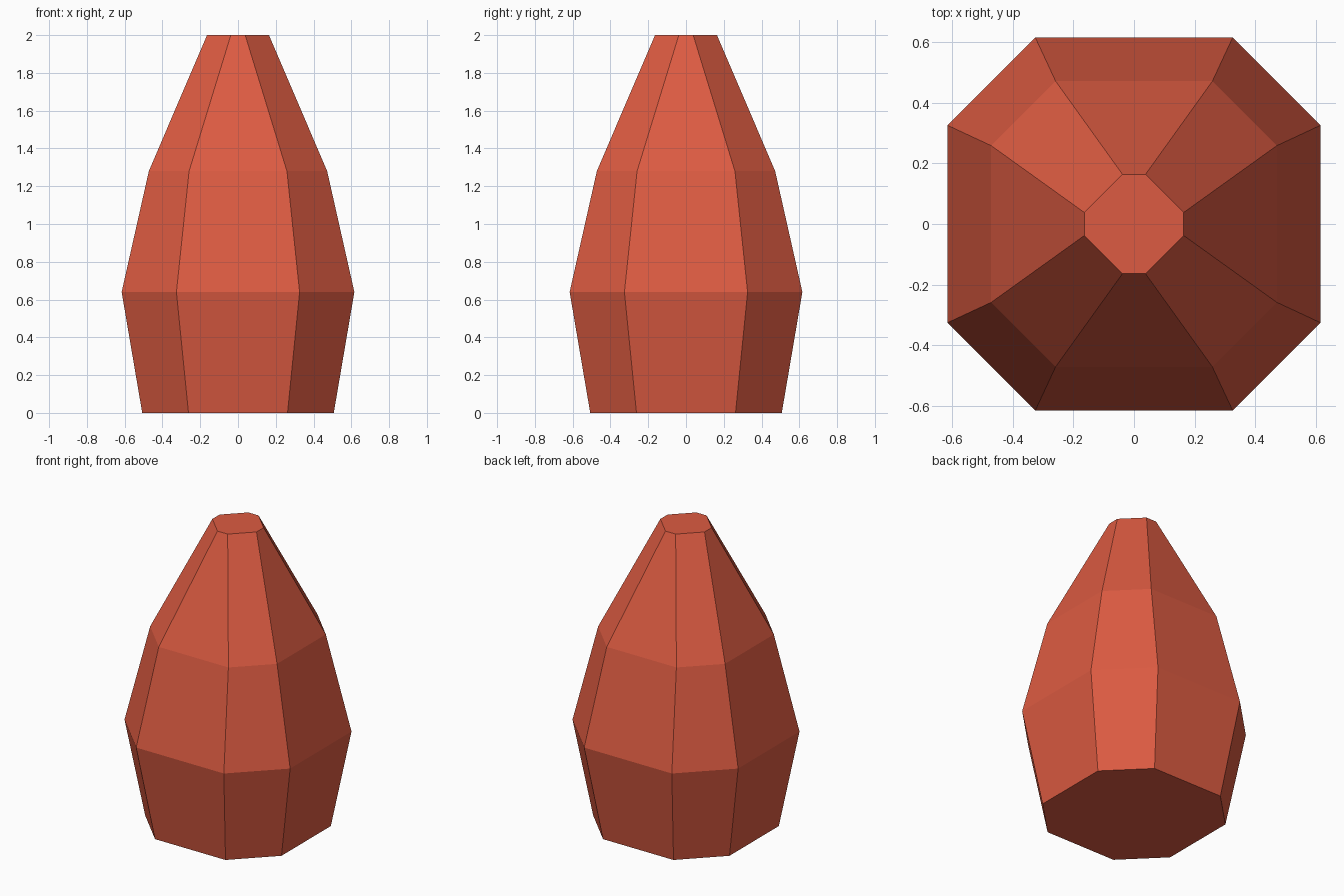
import bpy
import bmesh

if "Cube" in bpy.data.objects:
    bpy.data.objects.remove(bpy.data.objects["Cube"])

# Single flat colour
red = bpy.data.materials.new("brick_red")
red.diffuse_color = (0.72, 0.105, 0.054, 1)
red.use_nodes = True
red.node_tree.nodes["Principled BSDF"].inputs["Base Color"].default_value = red.diffuse_color

# Octagonal rings: height, half width, half length of the axis-facing edge
RINGS = [
    (0.00, 0.507, 0.262),
    (0.64, 0.616, 0.326),
    (1.28, 0.472, 0.259),
    (2.00, 0.164, 0.038),
]


def octagon(bm, z, w, e):
    """Square of half width w with cut corners, counter-clockwise."""
    points = [(w, -e), (w, e), (e, w), (-e, w), (-w, e), (-w, -e), (-e, -w), (e, -w)]
    return [bm.verts.new((x, y, z)) for x, y in points]


# Tapered faceted body, closed at both ends
bm = bmesh.new()
loops = [octagon(bm, *ring) for ring in RINGS]
for low, high in zip(loops, loops[1:]):
    for i in range(8):
        j = (i + 1) % 8
        bm.faces.new((low[i], low[j], high[j], high[i]))
bm.faces.new(loops[0][::-1])
bm.faces.new(loops[-1])

mesh = bpy.data.meshes.new("faceted_body")
bm.to_mesh(mesh)
bm.free()
mesh.materials.append(red)
body = bpy.data.objects.new("faceted_body", mesh)
bpy.context.collection.objects.link(body)
